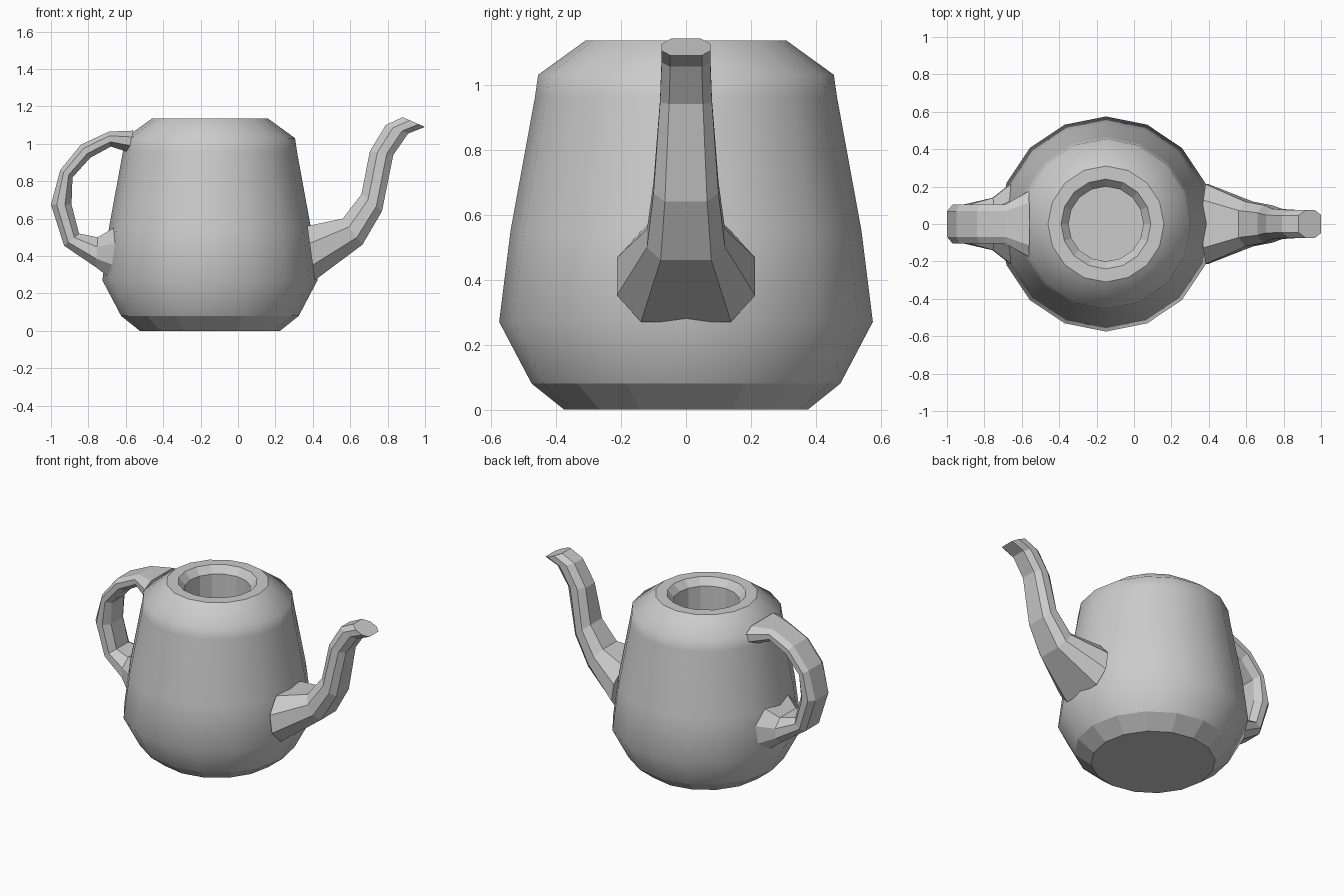
import bpy
import math
from mathutils import Vector

cube = bpy.data.objects.get("Cube")
if cube:
    bpy.data.objects.remove(cube, do_unlink=True)

clay = bpy.data.materials.new("grey_clay")
clay.use_nodes = True
GREY = (0.6, 0.6, 0.6, 1)
clay.diffuse_color = GREY
clay.node_tree.nodes["Principled BSDF"].inputs["Base Color"].default_value = GREY


def loft(name, rings):
    """Skin a list of closed rings and cap both ends."""
    n = len(rings[0])
    faces = [list(range(n))[::-1]]
    for i in range(len(rings) - 1):
        for j in range(n):
            k = (j + 1) % n
            faces.append([i * n + j, i * n + k, (i + 1) * n + k, (i + 1) * n + j])
    faces.append([(len(rings) - 1) * n + j for j in range(n)])
    mesh = bpy.data.meshes.new(name)
    mesh.from_pydata([p for r in rings for p in r], [], faces)
    mesh.materials.append(clay)
    obj = bpy.data.objects.new(name, mesh)
    bpy.context.collection.objects.link(obj)
    return obj


def tube(name, sections):
    """Octagonal tube; each section is (far point, near point, half width)."""
    half = [(0, 0.65), (0.28, 1), (0.68, 1), (1, 0.6)]
    outline = half + [(t, -w) for t, w in reversed(half)]
    rings = []
    for (ax, az), (bx, bz), width in sections:
        a, b = Vector((ax, 0, az)), Vector((bx, 0, bz))
        rings.append([a.lerp(b, t) + Vector((0, w * width, 0)) for t, w in outline])
    return loft(name, rings)


# Pot body with recessed opening, as (radius, height)
SIDES, BODY_X = 16, -0.15
profile = [(0.375, 0), (0.475, 0.08), (0.575, 0.27), (0.54, 0.55), (0.465, 0.96),
           (0.455, 1.03), (0.31, 1.135), (0.24, 1.135), (0.2, 1.09), (0.2, 0.7)]
angles = [math.tau * i / SIDES for i in range(SIDES)]
body = loft("pot_body", [[(BODY_X + r * math.cos(a), r * math.sin(a), z) for a in angles]
                         for r, z in profile])
# Only the outer wall is smooth; foot, rim and opening stay faceted
for face in body.data.polygons:
    band = (face.index - 1) // SIDES
    face.use_smooth = 1 <= band <= 5

# Spout, from the flared root to the tip (underside, top side, half width)
tube("spout", [
    ((0.41, 0.27), (0.37, 0.56), 0.213),
    ((0.665, 0.46), (0.56, 0.60), 0.12),
    ((0.77, 0.64), (0.66, 0.73), 0.10),
    ((0.83, 0.94), (0.705, 0.96), 0.08),
    ((0.91, 1.055), (0.79, 1.10), 0.075),
    ((1.0, 1.09), (0.88, 1.142), 0.075),
])

# Handle, from the upper joint round to the lower one (outer, inner, half width)
handle = tube("handle", [
    ((-0.56, 1.07), (-0.57, 0.95), 0.175),
    ((-0.69, 1.065), (-0.68, 0.985), 0.105),
    ((-0.84, 0.995), (-0.79, 0.925), 0.105),
    ((-0.95, 0.86), (-0.885, 0.82), 0.105),
    ((-1.0, 0.675), (-0.89, 0.675), 0.105),
    ((-0.93, 0.455), (-0.85, 0.52), 0.105),
    ((-0.76, 0.34), (-0.75, 0.50), 0.14),
    ((-0.67, 0.27), (-0.65, 0.56), 0.213),
])

# Consistent outward normals
import bmesh
for obj in (body, handle, bpy.data.objects["spout"]):
    bm = bmesh.new()
    bm.from_mesh(obj.data)
    bmesh.ops.recalc_face_normals(bm, faces=bm.faces)
    bm.to_mesh(obj.data)
    bm.free()
